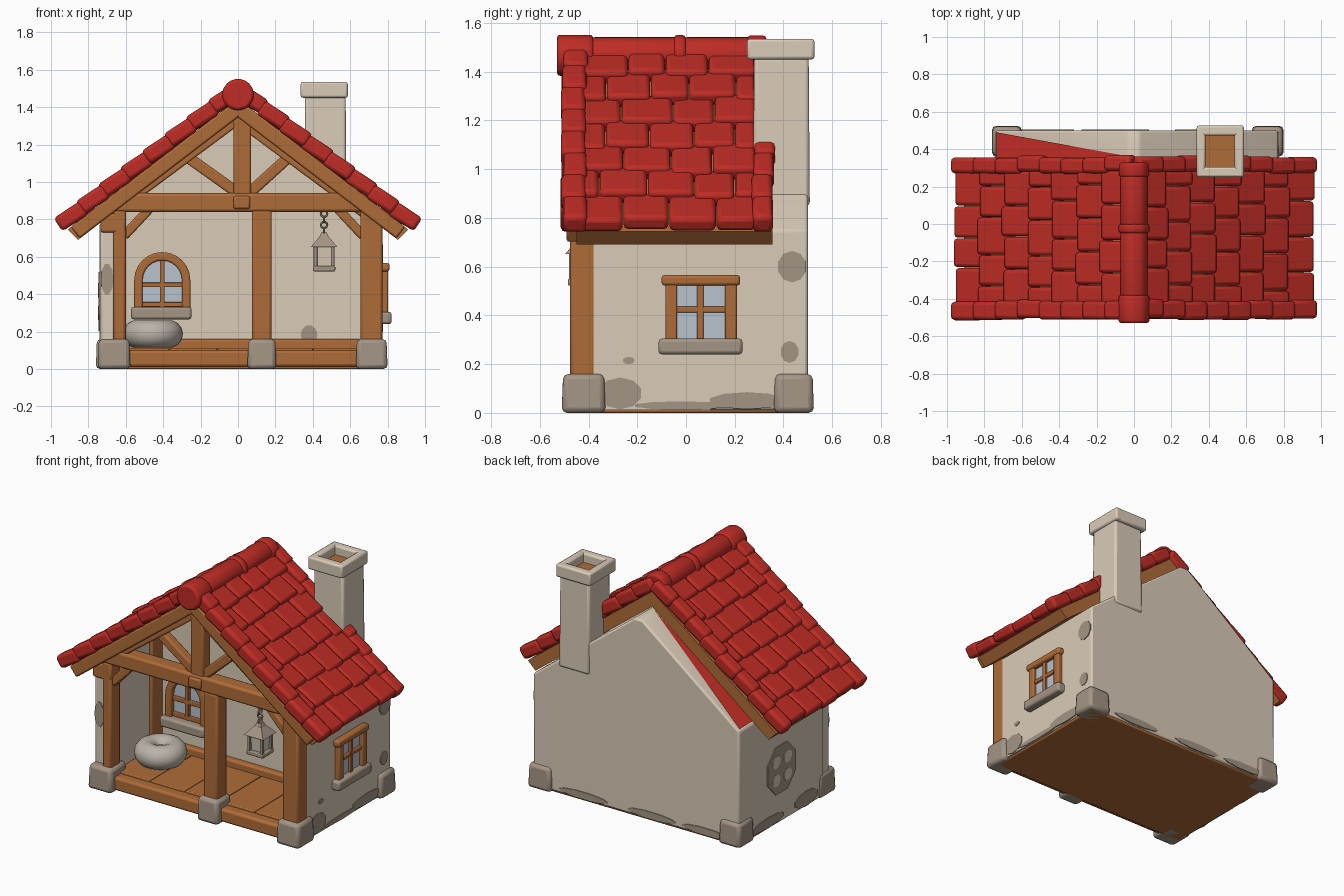
import bpy, bmesh, math, random
from mathutils import Matrix, Vector

if "Cube" in bpy.data.objects:
    bpy.data.objects.remove(bpy.data.objects["Cube"])
random.seed(4)


def material(name, *rgb):
    m = bpy.data.materials.new(name)
    m.use_nodes = True
    m.diffuse_color = (*rgb, 1)
    m.node_tree.nodes["Principled BSDF"].inputs["Base Color"].default_value = (*rgb, 1)
    return m


RED = material("red tile", .52, .025, .018)
WOOD = material("brown wood", .43, .15, .04)
WALL = material("cream plaster", .70, .60, .48)
STONE = material("taupe stone", .37, .30, .235)
CLOTH = material("pale cloth", .50, .45, .39)
GLASS = material("pale glass", .48, .54, .62)
PITCH = math.atan(.765)


def finish(bm, name, mat, bevel=0, segments=2):
    bmesh.ops.recalc_face_normals(bm, faces=bm.faces)
    mesh = bpy.data.meshes.new(name)
    bm.to_mesh(mesh)
    bm.free()
    ob = bpy.data.objects.new(name, mesh)
    bpy.context.collection.objects.link(ob)
    mesh.materials.append(mat)
    if bevel:
        mod = ob.modifiers.new("soft edges", "BEVEL")
        mod.width, mod.segments = bevel, segments
        mod.limit_method = "ANGLE"
    bpy.ops.object.select_all(action="DESELECT")
    ob.select_set(True)
    bpy.context.view_layer.objects.active = ob
    bpy.ops.object.shade_smooth_by_angle(angle=math.radians(40))
    return ob


def add_box(bm, centre, size, turn=0, top=1):
    """Block turned about y; top scales its upper face."""
    verts = bmesh.ops.create_cube(bm, size=1)["verts"]
    for v in verts:
        k = top if v.co.z > 0 else 1
        v.co = Vector((v.co.x * size[0] * k, v.co.y * size[1] * k, v.co.z * size[2]))
    bmesh.ops.transform(bm, verts=verts, matrix=Matrix.Translation(centre) @ Matrix.Rotation(turn, 4, "Y"))


def box(name, x, y, z, mat, bevel=.012, top=1):
    """Block from (low, high) ranges."""
    bm = bmesh.new()
    r = (x, y, z)
    add_box(bm, [(a + b) / 2 for a, b in r], [b - a for a, b in r], 0, top)
    return finish(bm, name, mat, bevel)


def beam(name, a, b, thick, y, mat=WOOD):
    """Timber between two (x, z) points."""
    dx, dz = b[0] - a[0], b[1] - a[1]
    bm = bmesh.new()
    add_box(bm, ((a[0] + b[0]) / 2, sum(y) / 2, (a[1] + b[1]) / 2),
            (math.hypot(dx, dz), y[1] - y[0], thick), -math.atan2(dz, dx))
    return finish(bm, name, mat, .01)


def prism(name, pts, y0, y1, mat, bevel=0):
    """Extrude an (x, z) outline along y."""
    bm = bmesh.new()
    f = bm.faces.new([bm.verts.new((x, y0, z)) for x, z in pts])
    new = bmesh.ops.extrude_face_region(bm, geom=[f])["geom"]
    bmesh.ops.translate(bm, verts=[v for v in new if isinstance(v, bmesh.types.BMVert)], vec=(0, y1 - y0, 0))
    return finish(bm, name, mat, bevel)


def cone(name, centre, r1, r2, h, sides, mat, matrix=Matrix()):
    bm = bmesh.new()
    bmesh.ops.create_cone(bm, cap_ends=True, segments=sides, radius1=r1, radius2=r2, depth=h,
                          matrix=Matrix.Translation(centre) @ matrix)
    return finish(bm, name, mat)


def stain(name, centre, w, h, side=True, mat=STONE, sides=10):
    """Thin painted patch on a side wall or a front/back wall."""
    turn = Matrix.Rotation(math.pi / 2, 4, "Y" if side else "X")
    scale = Matrix.Diagonal((.008, w, h, 1) if side else (w, .008, h, 1))
    spin = Matrix.Rotation(math.pi / sides, 4, "Z")
    return cone(name, centre, .5, .5, 1, sides, mat, scale @ turn @ spin)


# Plaster shell: solid back part with gable, and two side walls
half = [(.77, .012), (.77, .75), (.03, 1.315)]
prism("back_wall", half + [(-.03, 1.315), (-.74, .765), (-.74, .012)], .07, .5, WALL, .012)
prism("right_wall", [(.66, .012), (.77, .012), (.77, .75), (.66, .83)], -.38, .1, WALL)
prism("left_wall", [(-.62, .012), (-.74, .012), (-.74, .77), (-.62, .86)], -.38, .1, WALL)
box("left_wall_end", (-.735, -.66), (-.45, -.36), (.1, .76), WALL)

# Floor and ground timbers
box("floor", (-.73, .76), (-.43, .49), (0, .1), WOOD, .008)
for i in range(5):
    box(f"floor_plank_{i}", (-.62 + i * .256, -.37 + i * .256), (-.4, .07), (.09, .113), WOOD, .006)
box("front_sill_beam", (-.7, .72), (-.465, -.38), (.012, .1), WOOD, .015)
box("back_skirting", (-.62, .66), (.03, .08), (.1, .16), WOOD)
box("inner_corner_post", (-.63, -.6), (-.04, .07), (.1, .84), WOOD, .006)

# Posts with stone feet
for name, x0, x1 in (("left", -.665, -.6), ("middle", .075, .18), ("right", .655, .772)):
    box(name + "_post", (x0, x1), (-.475, -.37), (.08, .85), WOOD, .014)
box("left_post_head", (-.735, -.6), (-.475, -.37), (.73, .83), WOOD)
for name, x0, x1, y0, y1 in (("left", -.75, -.575, -.51, -.33), ("middle", .05, .205, -.51, -.35),
                             ("right", .63, .8, -.51, -.33), ("back_left", -.76, -.6, .36, .525),
                             ("back_right", .63, .8, .36, .525)):
    box(name + "_foot_stone", (x0, x1), (y0, y1), (0, .16), STONE, .022, .93)

# Front truss
TRUSS = (-.475, -.375)
box("tie_beam", (-.7, .72), TRUSS, (.84, .94), WOOD, .014)
box("king_post", (-.025, .07), (-.465, -.385), (.9, 1.38), WOOD)
box("beam_joint", (-.025, .065), (-.49, -.37), (.855, .925), WOOD)
for s, name in ((-1, "left"), (1, "right")):
    beam(name + "_strut", (.03 + s * .03, .94), (s * .28, 1.14), .06, (-.455, -.395))
    beam(name + "_inner_rafter", (s * .02, 1.32), (s * .68, .83), .055, (-.46, -.39))
    beam(name + "_front_rafter", (0, 1.395), (s * .87, 1.395 - .765 * .87), .078, (-.49, -.38))
beam("left_knee_brace", (-.61, .71), (-.47, .86), .05, (-.455, -.395))
beam("right_knee_brace", (.67, .71), (.53, .86), .05, (-.455, -.395))

# Roof boarding
edge = [(.91, .745), (.855, .69)]
prism("roof_boards", [(0, 1.445), *edge, (0, 1.345)] + [(-x, z) for x, z in reversed(edge)], -.45, .355, WOOD)

# Red patch along the back gable slope
bm = bmesh.new()
bm.faces.new([bm.verts.new((x, y, 1.343 - .765 * abs(x))) for x, y in ((-.735, .34), (-.735, .49), (-.02, .36))])
bmesh.ops.solidify(bm, geom=bm.faces[:], thickness=.006)
finish(bm, "gable_red_patch", RED)


# Roof tiles: overlapping courses and thicker verge tiles
def add_tile(bm, s, d0, d1, y0, y1, thick, apex, tilt):
    d = (d0 + d1) / 2
    angle = s * (PITCH - tilt)
    top = Vector((s * d * math.cos(PITCH), (y0 + y1) / 2, apex - d * math.sin(PITCH)))
    normal = Vector((s * math.sin(PITCH), 0, math.cos(PITCH)))
    add_box(bm, top - normal * thick / 2, (d1 - d0, y1 - y0, thick), angle)


for s, side in ((-1, "left"), (1, "right")):
    bm = bmesh.new()
    step = .164
    for row in range(7):
        cuts = [-.43 + .18 * i for i in range(5)]
        if row % 2:
            cuts = [cuts[0]] + [c + .09 for c in cuts[:-1]] + [cuts[-1]]
        cuts[1:-1] = [c + random.uniform(-.02, .02) for c in cuts[1:-1]]
        for y0, y1 in zip(cuts, cuts[1:]):
            d = .055 + row * step
            add_tile(bm, s, d - .03, d + step + random.uniform(0, .02), y0, y1 - .004,
                     .065, 1.528 + random.uniform(-.006, .006), random.uniform(.1, .15))
    finish(bm, side + "_roof_tiles", RED, .018)
    bm = bmesh.new()
    step = .1475
    for row in range(8):
        d = .06 + row * step
        for y0, y1 in ((-.51, -.41), (.275, .36)):
            j = random.uniform(-.008, .008)
            add_tile(bm, s, d - .02, d + step, y0 + j, y1 + j, .085, 1.553, .07)
    finish(bm, side + "_verge_tiles", RED, .02)

# Ridge caps
for i, (y0, y1, r) in enumerate(((-.53, -.38, .087), (-.39, -.01, .077), (-.05, .0, .086),
                                 (-.01, .29, .077), (.25, .33, .084))):
    pts = [(r * math.sin(a * math.pi / 5), 1.467 + r * math.cos(a * math.pi / 5)) for a in range(10)]
    prism(f"ridge_cap_{i}", pts, y0, y1, RED, .015)

# Chimney
box("chimney_stack", (.355, .58), (.275, .508), (.85, 1.46), WALL, .015, .96)
box("chimney_flue", (.37, .55), (.29, .48), (1.45, 1.475), WOOD, 0)
for name, x, y in (("left", (.335, .382), (.25, .527)), ("right", (.538, .587), (.25, .527)),
                   ("front", (.345, .577), (.25, .305)), ("back", (.345, .577), (.472, .527))):
    box(f"chimney_cap_{name}", x, y, (1.45, 1.535), WALL, .012)


# Arched window on the porch wall
def arch(r, z0, n=12):
    return [(-.405 - r, z0)] + [(-.405 - r * math.cos(math.pi * i / n), .475 + r * math.sin(math.pi * i / n))
                                for i in range(n + 1)] + [(-.405 + r, z0)]


prism("arch_window_frame", arch(.15, .32) + arch(.105, .32)[::-1], .025, .08, WOOD, .008)
prism("arch_window_glass", arch(.11, .32), .06, .08, GLASS)
box("arch_window_upright", (-.418, -.392), (.04, .07), (.33, .59), WOOD, .004)
for z in (.345, .45):
    box("arch_window_bar", (-.52, -.29), (.04, .07), (z - .013, z + .013), WOOD, .004)
box("arch_window_sill", (-.572, -.248), (-.01, .09), (.265, .332), STONE, .014)

# Square window on the right wall
box("side_window_glass", (.76, .778), (-.06, .18), (.3, .54), GLASS, 0)
for y in (-.06, .185):
    box("side_window_jamb", (.755, .803), (y - .024, y + .024), (.29, .54), WOOD, .008)
box("side_window_lintel", (.755, .81), (-.1, .222), (.522, .566), WOOD)
box("side_window_upright", (.76, .795), (.045, .072), (.3, .53), WOOD, .005)
box("side_window_bar", (.76, .793), (-.05, .18), (.412, .437), WOOD, .005)
box("side_window_sill", (.75, .822), (-.113, .232), (.24, .305), STONE, .014)

# Painted window shape and weathered patches
stain("left_wall_window_mark", (-.741, .06, .36), .32, .34, sides=8)
for y in (0, .12):
    for z in (.3, .42):
        stain("left_wall_pane_mark", (-.744, y, z), .085, .085, mat=WALL, sides=8)
for y, z, w, h in ((.435, .6, .12, .13), (.425, .25, .075, .09), (-.235, .215, .05, .03),
                   (-.27, .08, .18, .13), (.25, .05, .32, .07), (-.02, .03, .4, .035)):
    stain("right_wall_patch", (.771, y, z), w, h)
for y, z, w, h in ((.2, .05, .34, .07), (-.2, .06, .25, .1)):
    stain("left_wall_patch", (-.741, y, z), w, h)
for x in (-.5, -.1, .4):
    stain("back_wall_patch", (x, .501, .04), .36, .05, False)
stain("porch_wall_patch", (.38, .069, .18), .09, .11, False)
stain("wall_end_patch", (-.7, -.451, .48), .068, .17, False)

# Round floor cushion
bpy.ops.mesh.primitive_torus_add(major_segments=28, minor_segments=14, major_radius=.086, minor_radius=.075,
                                 location=(-.455, -.16, .187))
cushion = bpy.context.object
cushion.name = "floor_cushion"
cushion.data.materials.append(CLOTH)
bpy.ops.object.shade_smooth()
cone("cushion_button", (-.455, -.16, .2), .06, .03, .05, 12, CLOTH)

# Hanging lantern
LX, LY = .46, -.425
quarter = Matrix.Rotation(math.pi / 4, 4, "Z")
for i in range(4):
    bpy.ops.mesh.primitive_torus_add(major_segments=10, minor_segments=6, major_radius=.017, minor_radius=.006,
                                     location=(LX, LY, .83 - i * .03),
                                     rotation=(math.pi / 2, 0, i % 2 * math.pi / 2))
    bpy.context.object.name = f"lantern_chain_{i}"
    bpy.context.object.data.materials.append(STONE)
cone("lantern_roof", (LX, LY, .68), .1, .035, .055, 4, STONE, quarter)
cone("lantern_cap", (LX, LY, .718), .035, .02, .025, 4, STONE, quarter)
cone("lantern_light", (LX, LY, .595), .052, .066, .12, 4, WALL, quarter)
box("lantern_base", (LX - .06, LX + .06), (LY - .06, LY + .06), (.522, .55), STONE, .006)
for sx in (-1, 1):
    for sy in (-1, 1):
        x, y = LX + sx * .046, LY + sy * .046
        box("lantern_corner", (x - .01, x + .01), (y - .01, y + .01), (.54, .66), STONE, .003)
